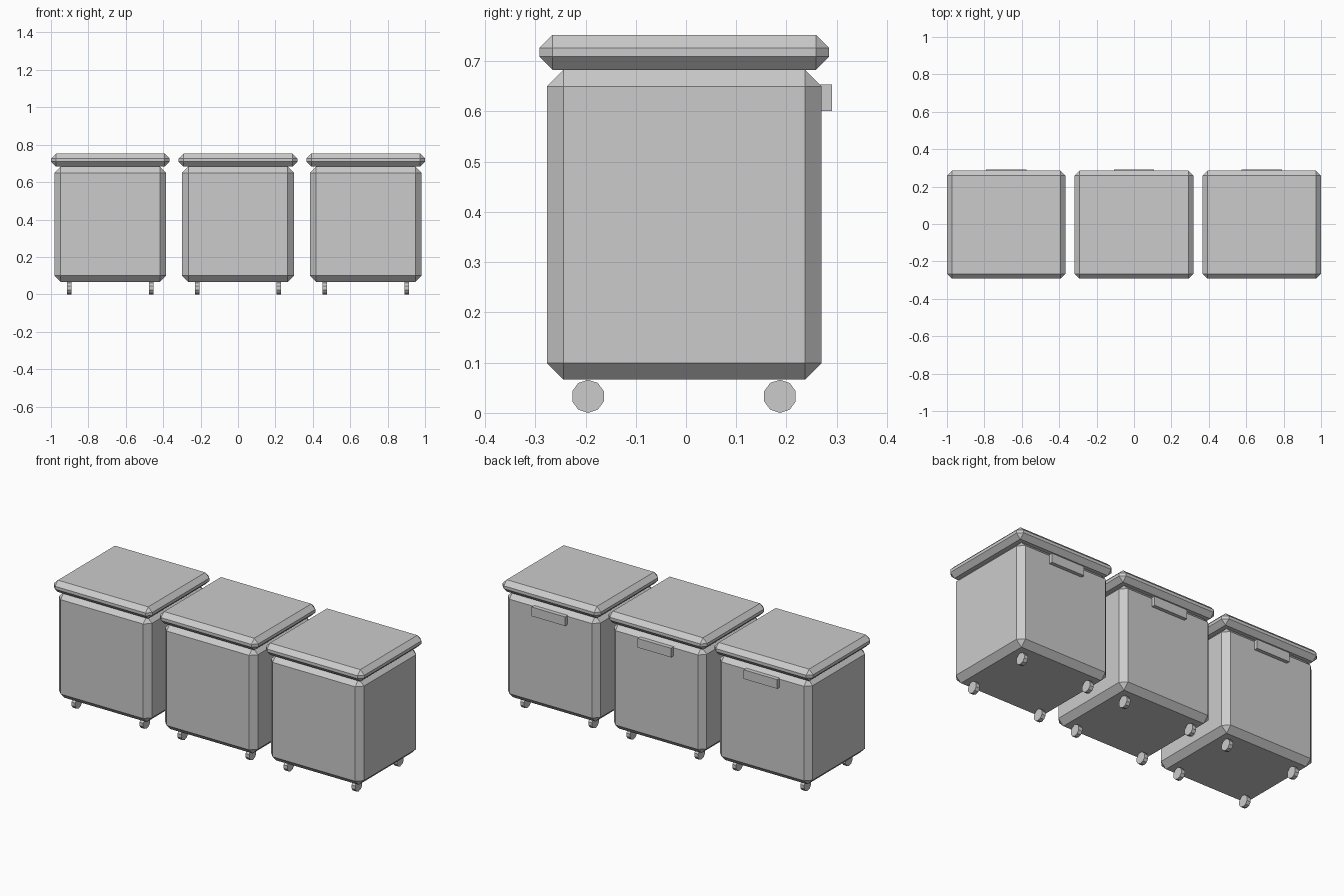
import bpy, bmesh
from math import radians
from mathutils import Matrix

if "Cube" in bpy.data.objects:
    bpy.data.objects.remove(bpy.data.objects["Cube"])


def finish(bm, name):
    mesh = bpy.data.meshes.new(name)
    bm.to_mesh(mesh)
    bm.free()
    bpy.context.collection.objects.link(bpy.data.objects.new(name, mesh))


def box(name, center, size, chamfer=0):
    bm = bmesh.new()
    bmesh.ops.create_cube(bm, size=1, matrix=Matrix.Translation(center) @ Matrix.Diagonal((*size, 1)))
    if chamfer:
        bmesh.ops.bevel(bm, geom=bm.edges[:], offset=chamfer, segments=1,
                        affect='EDGES', profile=0.5)
    finish(bm, name)


def wheel(name, center, radius=0.033, width=0.024, sides=10):
    bm = bmesh.new()
    turn = Matrix.Rotation(radians(90), 4, 'Z') @ Matrix.Rotation(radians(90), 4, 'X')
    bmesh.ops.create_cone(bm, cap_ends=True, segments=sides, radius1=radius, radius2=radius,
                          depth=width, matrix=Matrix.Translation(center) @ turn)
    low = min(v.co.z for v in bm.verts)
    bmesh.ops.translate(bm, verts=bm.verts[:], vec=(0, 0, -low))
    finish(bm, name)


# Row of three identical wheeled bins
for i, x in enumerate((-0.683, 0, 0.683), 1):
    # Chamfered body and overhanging lid
    box(f"bin_body_{i}", (x, -0.0035, 0.3745), (0.598, 0.547, 0.617), 0.0335)
    box(f"bin_lid_{i}", (x, -0.0035, 0.7175), (0.634, 0.577, 0.069), 0.026)
    # Rear handle
    box(f"bin_handle_{i}", (x, 0.2785, 0.6275), (0.215, 0.025, 0.053))
    # Four wheels
    for side in (-1, 1):
        for end, y in (("front", -0.195), ("back", 0.187)):
            wheel(f"{end}_wheel_{i}_{'left' if side < 0 else 'right'}",
                  (x + side * 0.219, y, 0.033))
